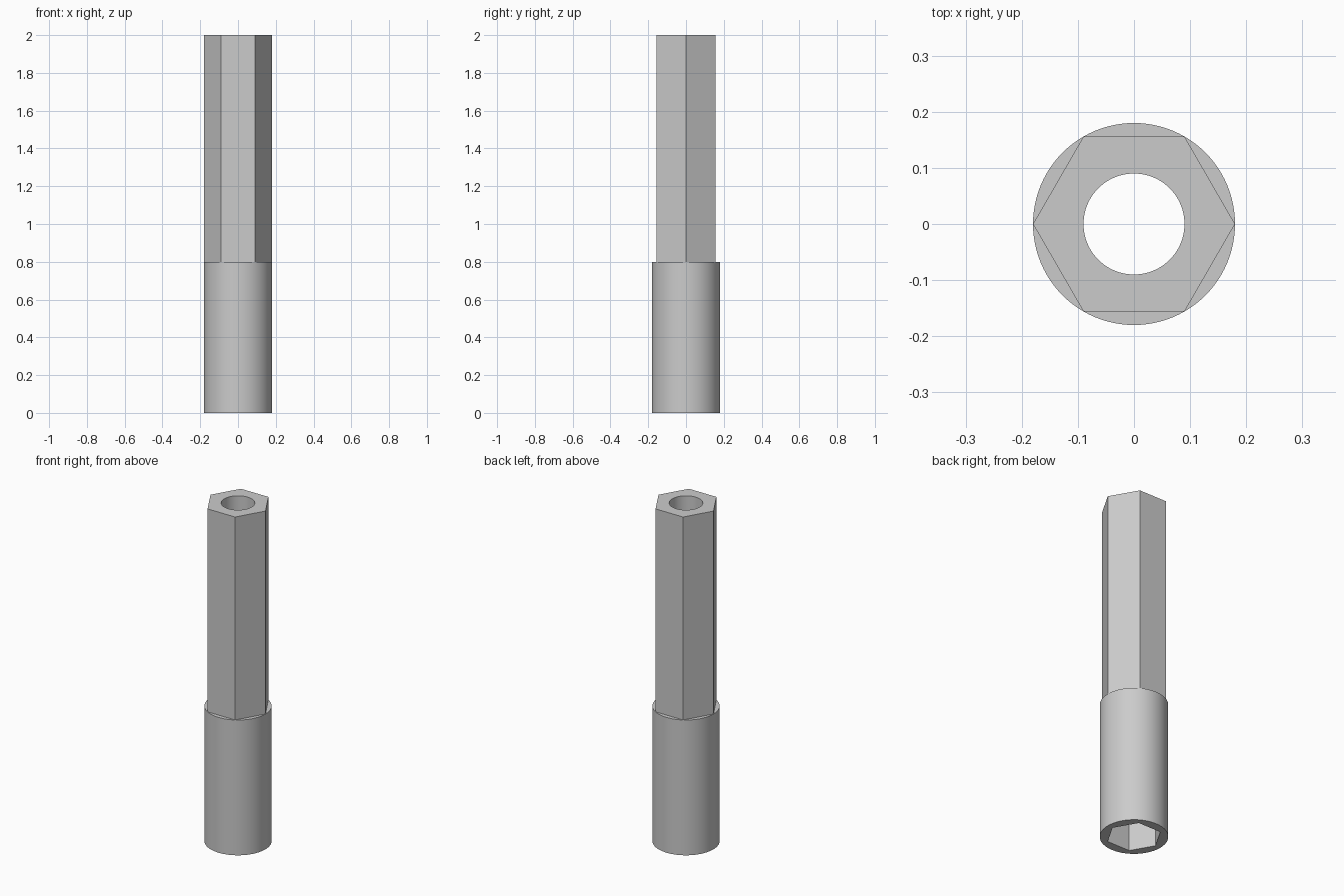
import bpy
import bmesh
from math import cos, pi, radians, tau

cube = bpy.data.objects.get("Cube")
if cube:
    bpy.data.objects.remove(cube)

SEGMENTS = 96          # multiple of six, so hexagon corners land on vertices
OUTER, BORE, SOCKET = 0.18, 0.09, 0.147
SHOULDER, TOP, SOCKET_DEPTH = 0.8, 2.0, 0.7


def ring(bm, radius, z, hexagon=False):
    """One closed loop of vertices, round or six-sided with corners on x."""
    verts = []
    for i in range(SEGMENTS):
        a = tau * i / SEGMENTS
        r = radius
        if hexagon:
            r *= cos(pi / 6) / cos(a % (pi / 3) - pi / 6)
        verts.append(bm.verts.new((r * cos(a), r * cos(a - pi / 2), z)))
    return verts


steel = bpy.data.materials.new("grey steel")
steel.use_nodes = True
colour = (0.6, 0.6, 0.6, 1)
steel.diffuse_color = colour
steel.node_tree.nodes["Principled BSDF"].inputs["Base Color"].default_value = colour

# Closed section: round sleeve, hex shank, round bore, hex socket
section = [
    (OUTER, 0, False), (OUTER, SHOULDER, False),
    (OUTER, SHOULDER, True), (OUTER, TOP, True),
    (BORE, TOP, False), (BORE, SOCKET_DEPTH, False),
    (SOCKET, SOCKET_DEPTH, True), (SOCKET, 0, True),
]
bm = bmesh.new()
rings = [ring(bm, *s) for s in section]
for low, high in zip(rings, rings[1:] + rings[:1]):
    for i in range(SEGMENTS):
        j = (i + 1) % SEGMENTS
        bm.faces.new((low[i], low[j], high[j], high[i]))

# Weld the hexagon corners that touch the round shoulder
bmesh.ops.remove_doubles(bm, verts=bm.verts, dist=0.00001)
bmesh.ops.recalc_face_normals(bm, faces=bm.faces)
mesh = bpy.data.meshes.new("hex_standoff")
bm.to_mesh(mesh)
bm.free()
mesh.materials.append(steel)

standoff = bpy.data.objects.new("hex_standoff", mesh)
bpy.context.collection.objects.link(standoff)
bpy.context.view_layer.objects.active = standoff
standoff.select_set(True)
bpy.ops.object.shade_smooth_by_angle(angle=radians(30))
